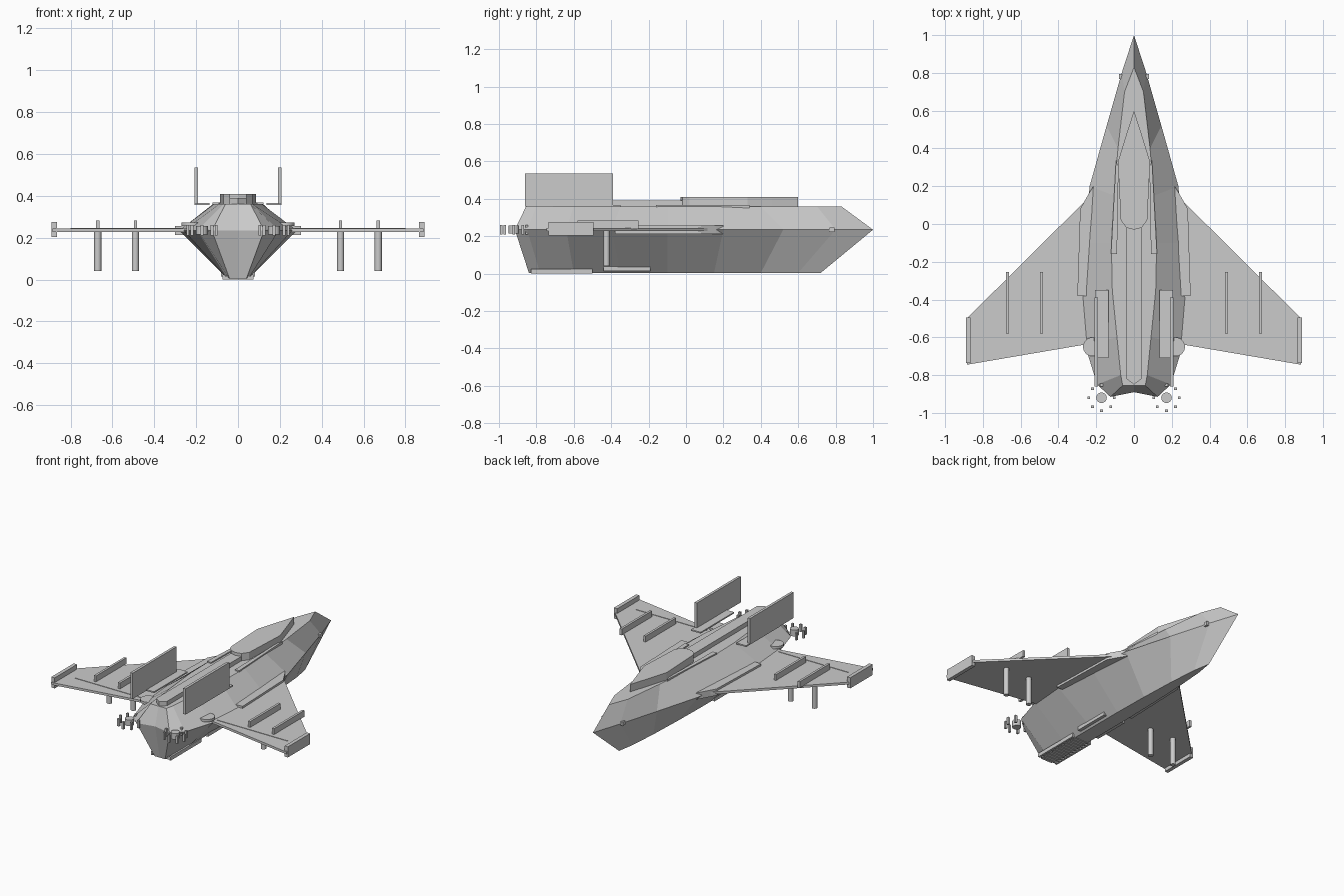
import bpy, bmesh, math
from mathutils import Matrix, Vector

if "Cube" in bpy.data.objects:
    bpy.data.objects.remove(bpy.data.objects["Cube"])


def finish(name, bm, mirror=True):
    bmesh.ops.recalc_face_normals(bm, faces=bm.faces[:])
    me = bpy.data.meshes.new(name)
    bm.to_mesh(me)
    bm.free()
    ob = bpy.data.objects.new(name, me)
    bpy.context.collection.objects.link(ob)
    if mirror:
        ob.modifiers.new("Mirror", 'MIRROR').use_clip = False
        ob.modifiers["Mirror"].use_mirror_merge = False
    return ob


def add_box(bm, x0, x1, y0, y1, z0, z1):
    m = Matrix.Translation(((x0 + x1) / 2, (y0 + y1) / 2, (z0 + z1) / 2))
    m = m @ Matrix.Diagonal((x1 - x0, y1 - y0, z1 - z0, 1))
    bmesh.ops.create_cube(bm, size=1, matrix=m)


def box(name, *dims, mirror=True):
    bm = bmesh.new()
    add_box(bm, *dims)
    return finish(name, bm, mirror)


def loft(name, loops, mirror=False):
    # stack closed loops of equal length, cap both ends
    bm = bmesh.new()
    rings = [[bm.verts.new(p) for p in l] for l in loops]
    n = len(rings[0])
    for a, b in zip(rings, rings[1:]):
        for i in range(n):
            j = (i + 1) % n
            bm.faces.new((a[i], a[j], b[j], b[i]))
    bm.faces.new(rings[0])
    bm.faces.new(rings[-1])
    return finish(name, bm, mirror)


def plate(name, pts, z0, z1, mirror=True):
    return loft(name, [[(x, y, z) for x, y in pts] for z in (z0, z1)], mirror)


def cylinder(name, x, y, r, z0, z1, n=16):
    bm = bmesh.new()
    bmesh.ops.create_cone(bm, cap_ends=True, segments=n, radius1=r, radius2=r,
                          depth=z1 - z0, matrix=Matrix.Translation((x, y, (z0 + z1) / 2)))
    ob = finish(name, bm)
    for p in ob.data.polygons:
        p.use_smooth = len(p.vertices) == 4
    for e in ob.data.edges:
        e.use_edge_sharp = abs(ob.data.vertices[e.vertices[0]].co.z - ob.data.vertices[e.vertices[1]].co.z) < 1e-5
    return ob


def outline(half, z, tail_y):
    # half outline from nose to tail, completed by reflection
    pts = half + [(0, tail_y)] + [(-x, y) for x, y in reversed(half[1:])]
    return [(x, y, z) for x, y in pts]


# Faceted hull: belly, chine and deck outlines
belly = [(0, .72), (.02, .6), (.035, .4), (.045, .15), (.05, -.1), (.05, -.35), (.05, -.6), (.05, -.78), (.04, -.84)]
chine = [(0, 1), (.065, .8), (.145, .52), (.235, .2), (.26, -.1), (.28, -.4), (.26, -.64), (.195, -.85), (.125, -.915)]
deck = [(0, .83), (.05, .7), (.085, .4), (.105, .15), (.12, -.1), (.115, -.35), (.09, -.6), (.07, -.8), (.06, -.855)]
loft("hull", [outline(belly, .004, -.84), outline(chine, .235, -.89), outline(deck, .36, -.855)])

# Canopy and dorsal spine
plate("canopy", [(0, .6), (.045, .46), (.085, .33), (.07, .02), (.04, -.02), (0, -.03),
                 (-.04, -.02), (-.07, .02), (-.085, .33), (-.045, .46)], .355, .41, False)
plate("dorsal_spine", [(.04, 0), (.04, -.82), (0, -.85), (-.04, -.82), (-.04, 0)], .355, .39, False)
plate("deck_panel", [(.082, .3), (.095, .34), (.122, -.16), (.09, -.16)], .35, .368)

# Wings with tip rails, fences, flap seam and pylons
plate("wing", [(.2, .18), (.24, .14), (.885, -.5), (.885, -.745), (.27, -.64), (.2, -.64)], .227, .243)
plate("wing_root_intake", [(.215, .2), (.24, .16), (.285, .08), (.3, -.38), (.25, -.38)], .212, .257)
box("wing_tip_rail", .865, .89, -.735, -.495, .203, .275)
box("flap_seam", .27, .8, -.612, -.606, .24, .246)
for i, x in enumerate((.49, .67)):
    box(f"wing_fence_{i}", x - .008, x + .008, -.58, -.255, .24, .283)
    cylinder(f"wing_pylon_{i}", x, -.425, .017, .04, .23)

# Tail fins on base plates
box("tail_fin", .19, .208, -.86, -.39, .36, .535)
box("fin_base", .135, .207, -.71, -.35, .357, .366)

# Side blister and nose sensor
cylinder("side_blister", .22, -.65, .05, .255, .272, 20)
box("nose_sensor", .055, .08, .767, .793, .222, .248)

# Thruster hubs, each ringed by small vertical posts
cylinder("thruster_hub", .172, -.92, .028, .215, .257)
bm = bmesh.new()
for k in range(8):
    a = k * math.pi / 4
    x, y = .172 + .068 * math.cos(a), -.92 + .068 * math.sin(a)
    add_box(bm, x - .007, x + .007, y - .007, y + .007, .21, .26)
finish("thruster_posts", bm)

# Belly bars and rear belly grille
box("belly_bar", .05, .082, -.44, -.19, .015, .045)
box("grille_rail", .062, .075, -.83, -.5, 0, .025)
bm = bmesh.new()
for k in range(12):
    y = -.82 + k * .0282
    add_box(bm, -.07, .07, y - .005, y + .005, 0, .018)
finish("belly_grille", bm, False)
